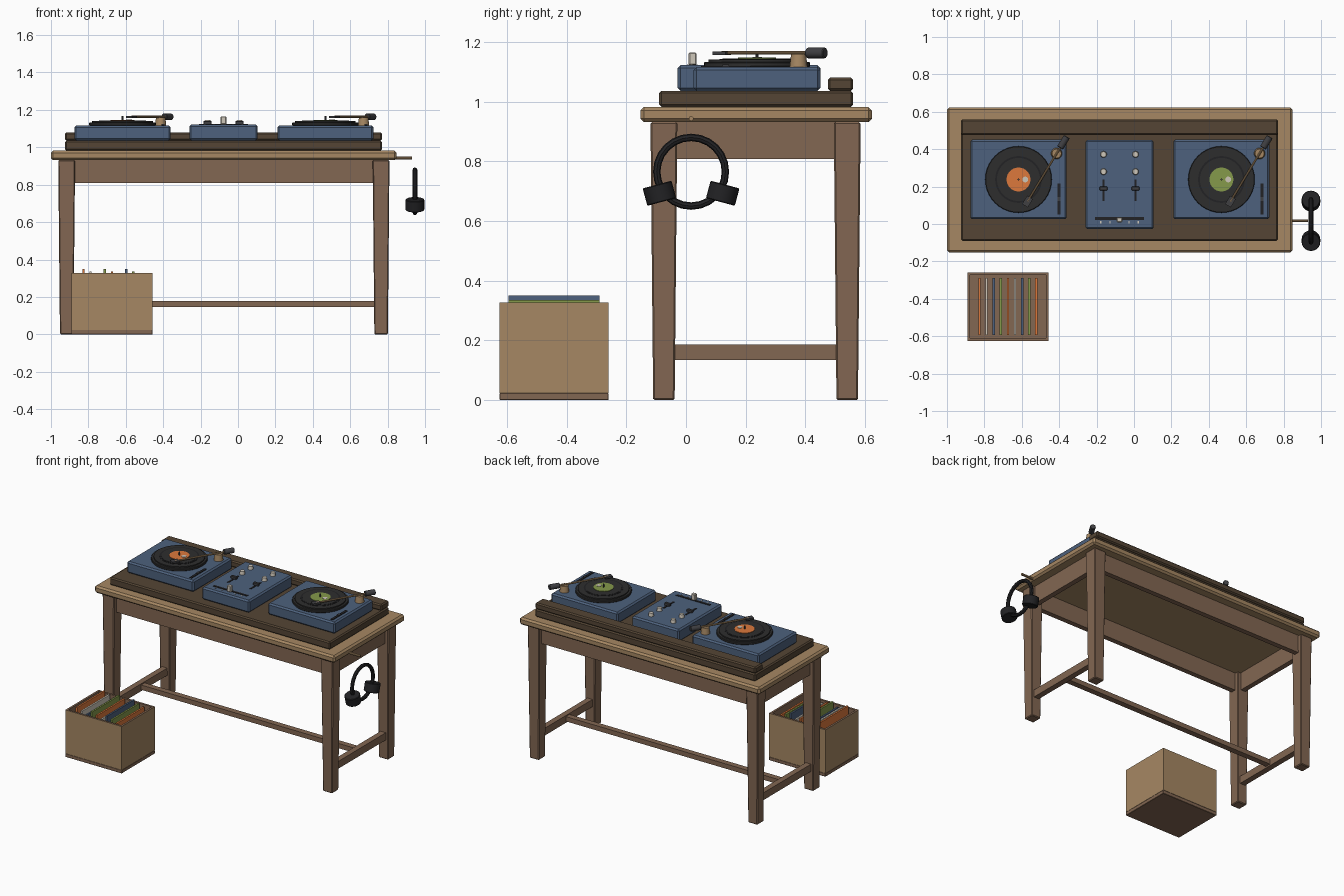
import bpy, bmesh, math
from mathutils import Vector, Matrix

cube = bpy.data.objects.get("Cube")
if cube:
    bpy.data.objects.remove(cube, do_unlink=True)


def material(name, r, g, b):
    m = bpy.data.materials.new(name)
    m.use_nodes = True
    m.diffuse_color = (r, g, b, 1)
    m.node_tree.nodes["Principled BSDF"].inputs["Base Color"].default_value = (r, g, b, 1)
    return m


TAN = material("light oak", .38, .245, .125)
BROWN = material("brown wood", .225, .135, .085)
DARK = material("dark walnut", .09, .06, .035)
BLUE = material("slate blue", .075, .12, .205)
BLACK = material("soft black", .016, .016, .018)
VINYL = material("charcoal", .027, .027, .027)
GREY = material("dark grey", .05, .05, .055)
ORANGE = material("orange", .72, .19, .045)
GREEN = material("leaf green", .235, .32, .07)
CREAM = material("warm white", .62, .57, .49)


def finish(name, bm, mat, bevel=0, smooth=False):
    bmesh.ops.recalc_face_normals(bm, faces=bm.faces)
    mesh = bpy.data.meshes.new(name)
    bm.to_mesh(mesh)
    bm.free()
    mesh.materials.append(mat)
    ob = bpy.data.objects.new(name, mesh)
    bpy.context.collection.objects.link(ob)
    if bevel:
        mod = ob.modifiers.new("soft edges", "BEVEL")
        mod.width = bevel
        mod.segments = 1
    if smooth:
        bpy.ops.object.select_all(action="DESELECT")
        bpy.context.view_layer.objects.active = ob
        ob.select_set(True)
        bpy.ops.object.shade_smooth_by_angle(angle=math.radians(35))
    return ob


def box(name, mat, x, y, z, bevel=0, taper=1):
    """Box from (min, max) ranges; taper scales the bottom face."""
    bm = bmesh.new()
    bmesh.ops.create_cube(bm, size=1)
    for v in bm.verts:
        s = taper if v.co.z < 0 else 1
        v.co = [(a + b) / 2 + c * (b - a) * k
                for (a, b), c, k in zip((x, y, z), v.co, (s, s, 1))]
    return finish(name, bm, mat, bevel)


def block(name, mat, cx, cy, w, d, z, bevel=0, taper=1):
    return box(name, mat, (cx - w / 2, cx + w / 2), (cy - d / 2, cy + d / 2), z, bevel, taper)


def rod(name, mat, start, end, r, sides=24, r2=None, bevel=0):
    """Cylinder or cone between two points."""
    a, b = Vector(start), Vector(end)
    turn = (b - a).to_track_quat("Z", "Y").to_matrix().to_4x4()
    bm = bmesh.new()
    bmesh.ops.create_cone(bm, cap_ends=True, segments=sides, radius1=r,
                          radius2=r if r2 is None else r2, depth=(b - a).length,
                          matrix=Matrix.Translation((a + b) / 2) @ turn)
    return finish(name, bm, mat, bevel, smooth=True)


# Table
MID_Y = .235
box("table_top", TAN, (-1, .848), (-.153, .623), (.931, .982), .012)
for side, lx in (("right", -.916), ("left", .765)):
    for end, ly in (("front", -.074), ("back", .54)):
        block(f"{end}_{side}_leg", BROWN, lx, ly, .09, .09, (0, .931), .005, taper=.8)
    block(f"{side}_apron", BROWN, lx, MID_Y, .035, .56, (.808, .931))
    block(f"{side}_stretcher", BROWN, lx, MID_Y, .04, .56, (.135, .186))
for end, ly in (("front", -.074), ("back", .54)):
    box(f"{end}_apron", BROWN, (-.89, .74), (ly - .0175, ly + .0175), (.808, .931))
box("long_stretcher", BROWN, (-.916, .765), (MID_Y - .02, MID_Y + .02), (.145, .178))

# Equipment platform
box("platform", DARK, (-.925, .77), (-.09, .56), (.982, 1.036), .008)
box("back_ledge", DARK, (-.925, .77), (.475, .56), (1.036, 1.08), .008)


# Turntables
def turntable(side, cx, label):
    def n(part):
        return f"{side}_{part}"
    top = 1.116
    block(n("deck"), BLUE, cx, .238, .515, .425, (1.036, top), .01)
    hub = Vector((cx, .238, 0))

    def up(z, dx=0, dy=0):
        return hub + Vector((dx, dy, z))
    rod(n("platter"), VINYL, up(top), up(1.133), .178, 40, bevel=.003)
    rod(n("record"), VINYL, up(1.133), up(1.141), .162, 40)
    rod(n("record_ridge"), BLACK, up(1.141), up(1.1425), .125, 40)
    rod(n("record_inner"), VINYL, up(1.1425), up(1.144), .115, 40)
    rod(n("label"), label, up(1.144), up(1.147), .064, 28)
    rod(n("label_dot"), CREAM, up(1.147), up(1.149, ), .004, 12)
    rod(n("label_spot"), CREAM, up(1.147, .036), up(1.1495, .036), .016, 12)
    rod(n("spindle"), GREY, up(1.147), up(1.168), .005, 10)
    # Tonearm swings from the back corner over the record
    pivot = Vector((cx + .204, .377, 1.163))
    tip = Vector((cx + .048, .12, 1.163))
    along = (pivot - tip).normalized()
    rod(n("pivot_base"), TAN, pivot - Vector((0, 0, 1.163 - top)), pivot - Vector((0, 0, .003)),
        .03, 20, r2=.025)
    rod(n("tonearm"), TAN, tip, pivot + along * .04, .006, 10)
    rod(n("counterweight"), GREY, pivot + along * .035, pivot + along * .105, .018, 16, bevel=.003)
    shell = block(n("headshell"), GREY, 0, 0, .036, .052, (-.007, .005))
    shell.location = tip
    shell.rotation_euler.z = -math.atan2(along.x, along.y)
    block(n("pitch_slot"), BLACK, cx + .217, .133, .017, .165, (top - .01, top + .004))
    block(n("pitch_cap"), GREY, cx + .217, .133, .017, .022, (top, top + .008))


turntable("right", -.6175, ORANGE)
turntable("left", .4675, GREEN)

# Mixer
MX, MZ = -.0775, 1.122
block("mixer_body", BLUE, MX, .211, .365, .478, (1.036, MZ), .01)
for s in (-1, 1):
    x = MX + s * .0855
    for ky in (.372, .28):
        rod("knob", CREAM, (x, ky, MZ - .002), (x, ky, MZ + .023), .018, 14, r2=.015)
    block("channel_slot", BLACK, x, .18, .012, .115, (MZ - .005, MZ + .003))
    block("channel_fader", GREY, x, .19, .042, .02, (MZ, MZ + .02), .003)
block("crossfade_slot", BLACK, MX, .03, .26, .016, (MZ - .005, MZ + .003))
block("crossfade_cap", CREAM, MX, .022, .03, .026, (MZ, MZ + .043), .004)
for i in (-2, -1, 1, 2):
    block("crossfade_tick", CREAM, MX + i * .05, .01, .006, .012, (MZ - .005, MZ + .002))

# Headphones on a peg
HX, HY, HZ = .946, .017, .765
rod("peg", TAN, (.8, HY, .943), (.93, HY, .943), .008, 10)
bpy.ops.mesh.primitive_torus_add(major_radius=.115, minor_radius=.0125, major_segments=24,
                                 minor_segments=8, location=(HX, HY, HZ),
                                 rotation=(0, math.pi / 2, 0))
band = bpy.context.object
band.name = "headphone_band"
band.data.materials.append(BLACK)
for s, end in ((-1, "front"), (1, "back")):
    axis = Vector((0, s * .26, .97)) * .03
    centre = Vector((HX, HY + s * .106, .693))
    rod(f"{end}_ear_cup", BLACK, centre - axis, centre + axis, .05, 20, bevel=.003)

# Record crate: open box with a darker rim, inside and base
CX, CY, W, D, WALL = -.674, -.442, .434, .365, .02
block("crate_base", BROWN, CX, CY, W, D, (0, .024), .002)
bm = bmesh.new()
bmesh.ops.create_cube(bm, size=1, matrix=Matrix.Translation((CX, CY, .1755))
                      @ Matrix.Diagonal((W, D, .303, 1)))
lid = max(bm.faces, key=lambda f: f.calc_center_median().z)
rim = bmesh.ops.inset_region(bm, faces=[lid], thickness=WALL)["faces"]
floor = bmesh.ops.extrude_discrete_faces(bm, faces=[lid])["faces"][0]
bmesh.ops.translate(bm, verts=floor.verts, vec=(0, 0, -.28))
for f in bm.faces:
    c = f.calc_center_median()
    inside = abs(c.x - CX) < W / 2 - .001 and abs(c.y - CY) < D / 2 - .001
    f.material_index = int(inside and c.z > .03)
crate = finish("crate", bm, TAN)
crate.data.materials.append(BROWN)

# Record sleeves
sleeves = (ORANGE, CREAM, BLUE, GREEN)
for i in range(9):
    block("record_sleeve", sleeves[i % 4], CX + (i - 4) * .038, CY, .012, .305,
          (.045, .35 - .015 * (i % 3)))
